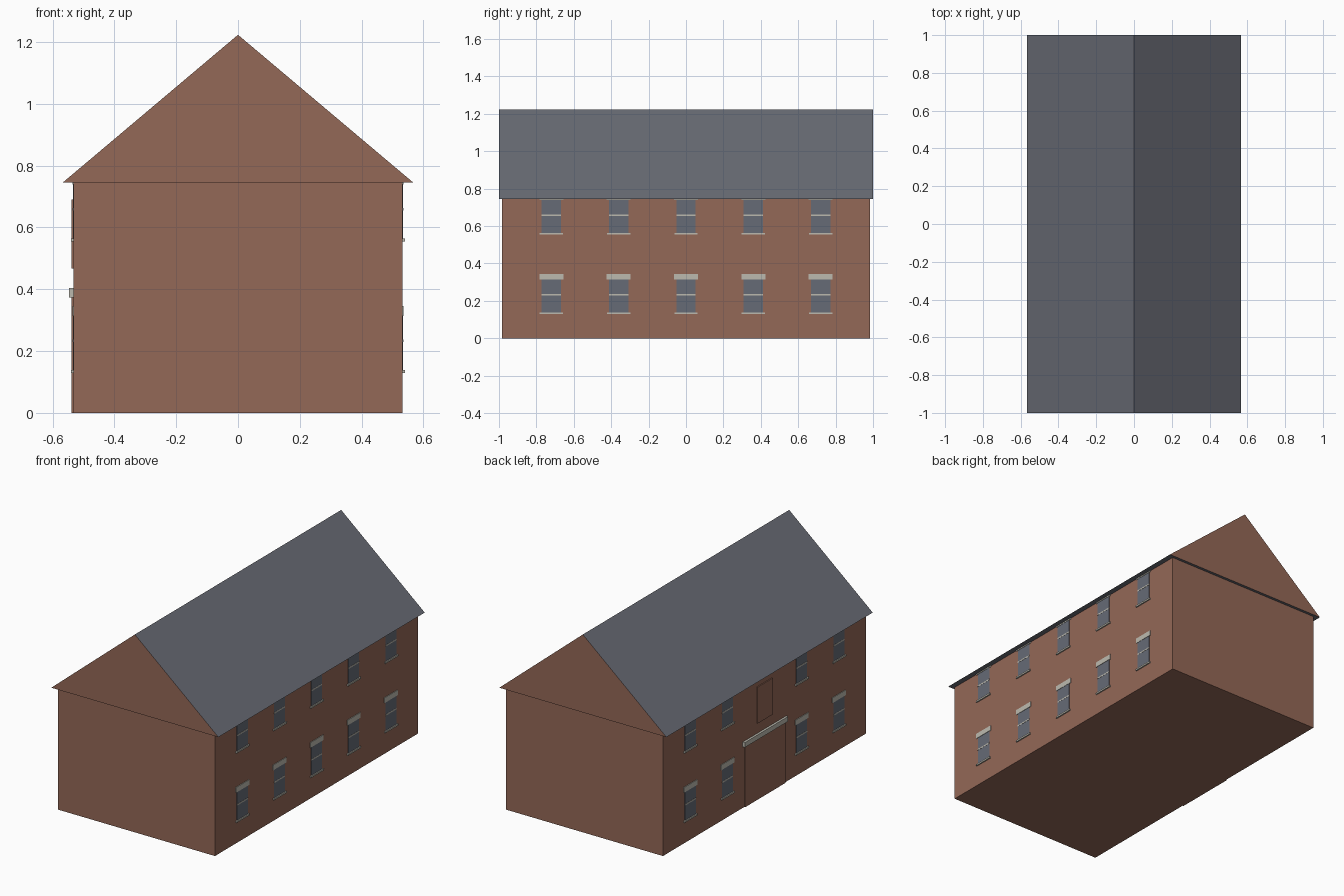
import bpy

cube = bpy.data.objects.get("Cube")
if cube:
    bpy.data.objects.remove(cube, do_unlink=True)


def material(name, rgb):
    """Flat material from 0-255 display values."""
    colour = [(c / 255 / 12.92) if c < 11 else ((c / 255 + 0.055) / 1.055) ** 2.4 for c in rgb] + [1]
    mat = bpy.data.materials.new(name)
    mat.use_nodes = True
    mat.diffuse_color = colour
    mat.node_tree.nodes["Principled BSDF"].inputs["Base Color"].default_value = colour
    return mat


BRICK = material("brick", (148, 104, 87))
SLATE = material("slate", (104, 107, 116))
GLASS = material("window_glass", (102, 107, 118))
STONE = material("pale_stone", (188, 186, 175))


def mesh_object(name, verts, faces, *mats):
    mesh = bpy.data.meshes.new(name)
    mesh.from_pydata(verts, [], faces)
    for mat in mats:
        mesh.materials.append(mat)
    obj = bpy.data.objects.new(name, mesh)
    bpy.context.collection.objects.link(obj)
    return obj


def box(name, x, y, z, mat):
    """Box between the (low, high) pairs x, y and z."""
    verts = [(a, b, c) for a in sorted(x) for b in sorted(y) for c in sorted(z)]
    faces = [(0, 1, 3, 2), (4, 6, 7, 5), (0, 4, 5, 1), (2, 3, 7, 6), (0, 2, 6, 4), (1, 5, 7, 3)]
    return mesh_object(name, verts, faces, mat)


WALL_X, WALL_Y, EAVES, RIDGE = 0.532, 0.983, 0.745, 1.223


def fitting(name, side, depth, y, half_width, z, mat):
    """Block standing proud of a long wall; its back sits inside the wall."""
    box(name, (side * (WALL_X - 0.01), side * (WALL_X + depth)),
        (y - half_width, y + half_width), z, mat)


# Brick body
box("walls", (-WALL_X, WALL_X), (-WALL_Y, WALL_Y), (0, EAVES), BRICK)

# Roof prism: slate slopes and soffit, brick gable ends
section = [(-0.567, EAVES), (0.567, EAVES), (0, RIDGE)]
roof = mesh_object("roof", [(x, y, z) for y in (-1, 1) for x, z in section],
                   [(0, 1, 2), (3, 5, 4), (0, 3, 4, 1), (1, 4, 5, 2), (2, 5, 3, 0)], SLATE, BRICK)
for face in roof.data.polygons:
    face.material_index = 1 if abs(face.normal.y) > 0.9 else 0

# Sash windows in two storeys; the doorway replaces the middle bay on one side
for side, wall in ((1, "left"), (-1, "right")):
    for bay in range(-2, 3):
        if side < 0 and bay == 0:
            continue
        y = bay * 0.36
        for floor, base in (("lower", 0.139), ("upper", 0.564)):
            tag = f"{wall}_{floor}_{bay + 3}"
            top = base + 0.174
            fitting("window_" + tag, side, 0.002, y, 0.052, (base, top), GLASS)
            fitting("sash_bar_" + tag, side, 0.003, y, 0.052, (base + 0.091, base + 0.099), STONE)
            fitting("sill_" + tag, side, 0.008, y, 0.062, (base - 0.01, base), STONE)
            fitting("lintel_" + tag, side, 0.004, y, 0.064, (top, min(top + 0.032, EAVES)), STONE)

# Doorway surround, its stone canopy and the blind panel above
fitting("door_panel", -1, 0.006, 0, 0.195, (0, 0.376), BRICK)
fitting("door_canopy", -1, 0.014, 0, 0.21, (0.374, 0.404), STONE)
fitting("blind_panel", -1, 0.006, 0, 0.073, (0.467, 0.69), BRICK)
